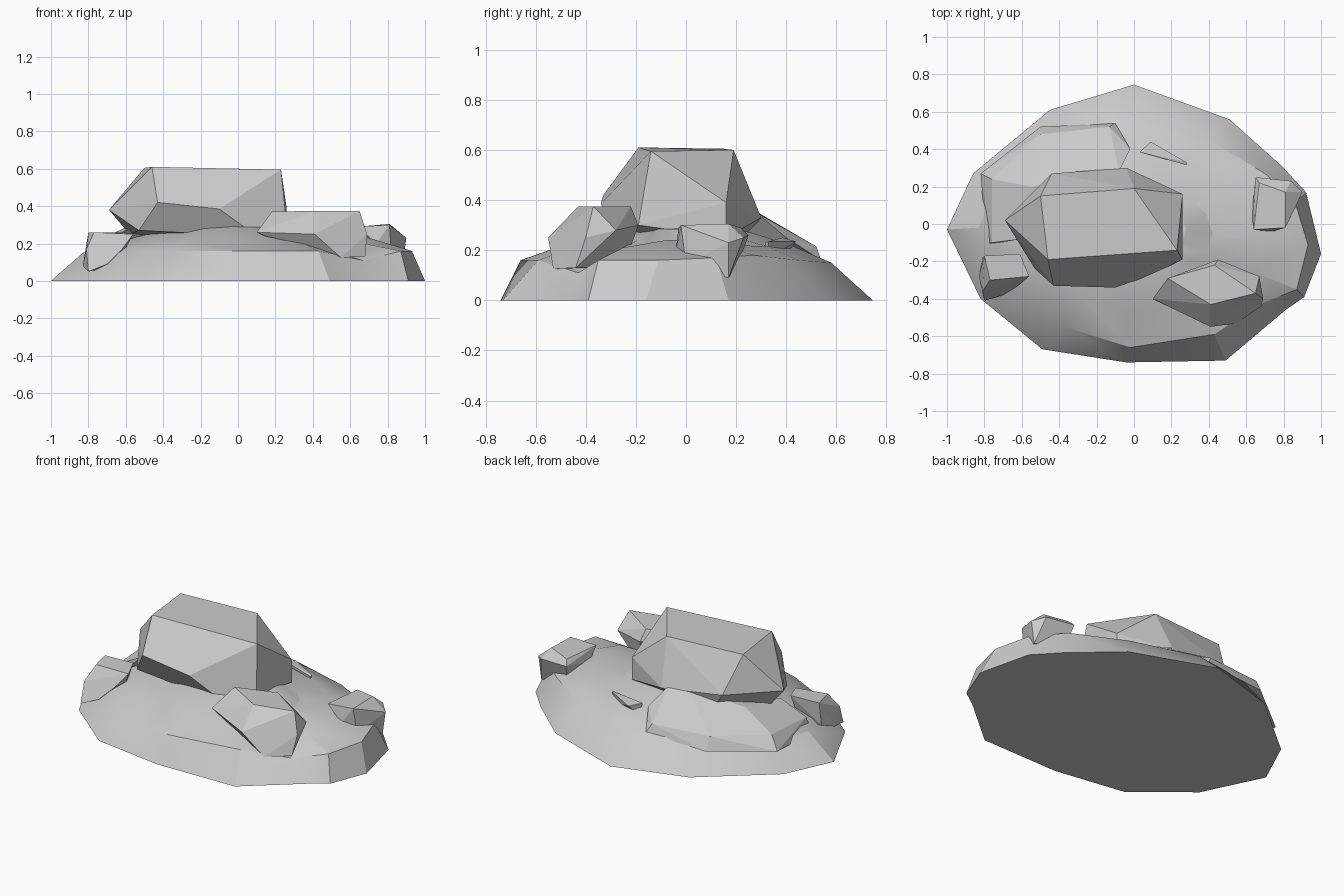
import bpy, bmesh


def finish(name, bm):
    bmesh.ops.recalc_face_normals(bm, faces=bm.faces)
    mesh = bpy.data.meshes.new(name)
    bm.to_mesh(mesh)
    bm.free()
    ob = bpy.data.objects.new(name, mesh)
    bpy.context.collection.objects.link(ob)
    return ob


def rock(name, points):
    """Faceted boulder: convex hull of a few corner points."""
    bm = bmesh.new()
    for p in points:
        bm.verts.new(p)
    bmesh.ops.convex_hull(bm, input=bm.verts)
    bmesh.ops.delete(bm, geom=[v for v in bm.verts if not v.link_faces], context='VERTS')
    bmesh.ops.dissolve_limit(bm, angle_limit=0.09, verts=bm.verts, edges=bm.edges)
    return finish(name, bm)


# Mound: ground outline, shoulder ring, then scaled rings up to the crest
outline = [(-1, -.03), (-.86, .27), (-.45, .61), (0, .745), (.51, .56), (.79, .31), (.92, .17),
           (1, -.16), (.91, -.39), (.81, -.46), (.49, -.73), (-.04, -.74), (-.49, -.67), (-.82, -.4)]
shoulder = [(-.83, -.02, .15), (-.74, .22, .15), (-.38, .50, .17), (0, .58, .15), (.40, .45, .16),
            (.70, .27, .18), (.86, .12, .17), (.93, -.11, .16), (.87, -.35, .16), (.67, -.43, .11),
            (.43, -.59, .16), (-.02, -.66, .16), (-.37, -.55, .16), (-.66, -.32, .15)]
levels = [  # scale of the shoulder ring, height at each corner
    (.72, [.22, .22, .23, .22, .215, .22, .24, .24, .21, .17, .22, .225, .225, .22]),
    (.45, [.28, .28, .28, .27, .25, .23, .215, .21, .22, .24, .285, .29, .29, .28]),
    (.30, [.29, .29, .29, .29, .29, .28, .28, .285, .285, .285, .29, .295, .295, .29])]
bm = bmesh.new()
rings = [[bm.verts.new((x, y, 0)) for x, y in outline], [bm.verts.new(p) for p in shoulder]]
for s, heights in levels:
    rings.append([bm.verts.new((x * s, y * s, z)) for (x, y, _), z in zip(shoulder, heights)])
n = len(outline)
for a, b in zip(rings, rings[1:]):
    for i in range(n):
        j = (i + 1) % n
        bm.faces.new((a[i], a[j], b[j], b[i]))
bm.faces.new(rings[-1])
bm.faces.new(rings[0])
mound = finish("mound", bm)
bpy.context.view_layer.objects.active = mound
mound.select_set(True)
bpy.ops.object.shade_smooth_by_angle(angle=0.45)

# Large boulder on the crest
rock("large_boulder", [
    (-.46, -.19, .61), (.23, -.14, .595), (0, .19, .60), (-.50, .15, .605),
    (-.69, .02, .38), (-.43, -.33, .42), (-.10, -.34, .385), (.26, -.19, .30),
    (.26, .16, .39), (.26, .16, .25), (-.04, .30, .33), (-.44, .27, .38),
    (-.58, .02, .25), (-.53, -.24, .27), (.10, -.27, .24), (-.35, .24, .25)])

# Sloping slab half buried behind it
rock("back_slab", [
    (-.55, .20, .31), (-.20, .27, .36), (-.08, .28, .35), (-.60, -.08, .27),
    (-.50, .48, .22), (-.13, .52, .215), (-.02, .40, .25), (-.76, .24, .21),
    (-.76, -.10, .19), (-.82, .27, .13), (-.79, -.11, .10), (-.50, .52, .14),
    (-.10, .54, .16), (-.40, .20, .08)])

# Front boulder
rock("front_boulder", [
    (.18, -.29, .37), (.43, -.22, .375), (.65, -.37, .375), (.41, -.43, .375),
    (.10, -.40, .26), (.41, -.55, .25), (.69, -.40, .25), (.67, -.28, .28), (.45, -.19, .30),
    (.55, -.53, .125), (.68, -.44, .13), (.30, -.42, .17), (.50, -.25, .13)])

# Left boulder
rock("left_boulder", [
    (-.80, -.17, .26), (-.61, -.16, .26), (-.56, -.28, .25), (-.77, -.30, .26),
    (-.83, -.28, .08), (-.80, -.41, .05), (-.70, -.38, .09), (-.62, -.33, .17),
    (-.81, -.36, .17), (-.65, -.20, .08), (-.81, -.18, .12)])

# Right boulder
rock("right_boulder", [
    (.64, -.03, .29), (.81, -.02, .30), (.81, .17, .305), (.67, .22, .29),
    (.65, .25, .26), (.63, .05, .22), (.74, -.04, .20),
    (.90, .17, .23), (.84, .23, .25), (.88, .17, .09), (.82, .00, .14), (.68, .20, .12)])

# Thin chip of stone breaking the surface at the back
rock("stone_chip", [
    (.03, .385, .25), (.09, .44, .235), (.28, .33, .235), (.28, .315, .23),
    (.10, .40, .21), (.05, .39, .17), (.26, .33, .17)])
